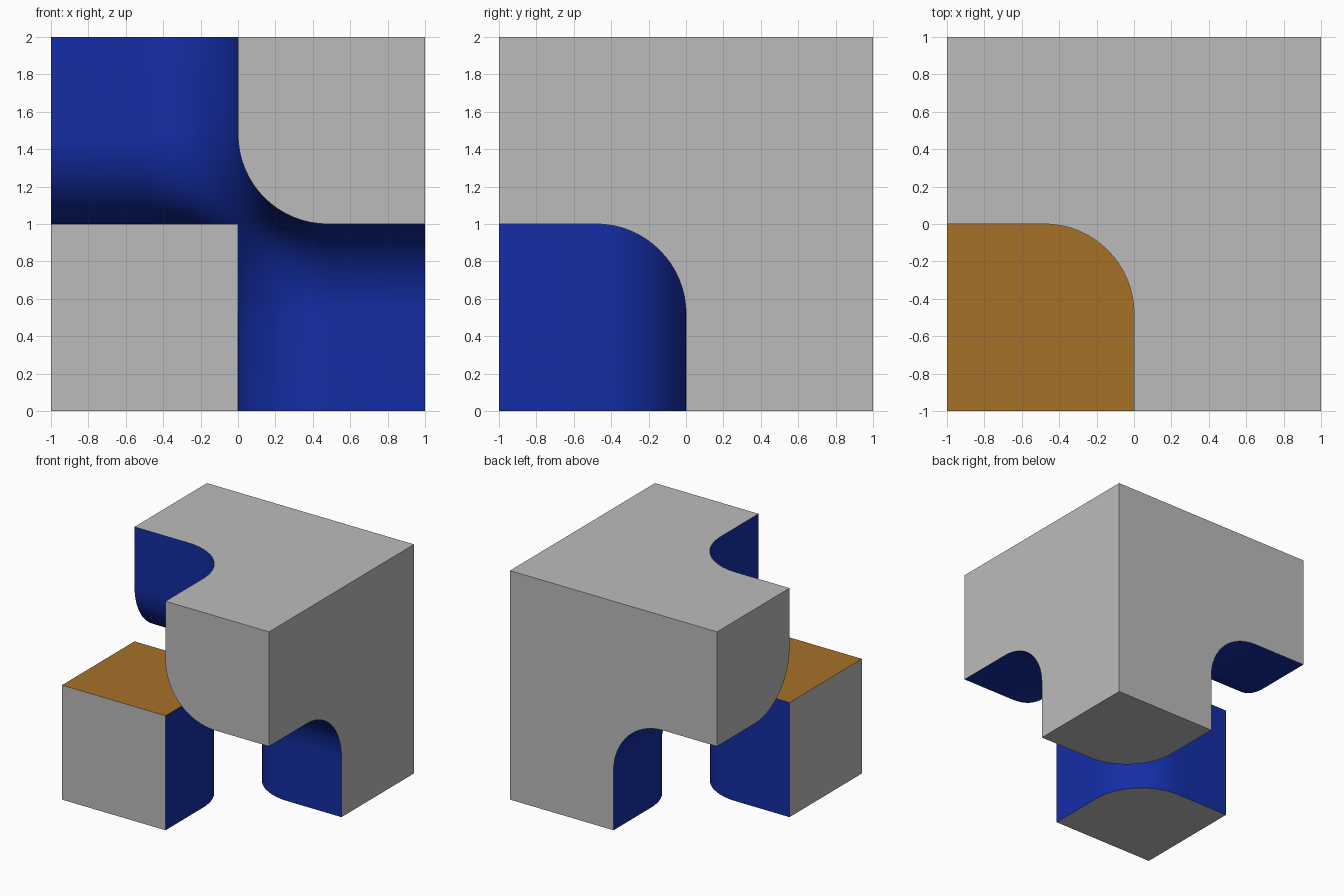
import bpy, bmesh
from itertools import product
from mathutils import Vector

if "Cube" in bpy.data.objects:
    bpy.data.objects.remove(bpy.data.objects["Cube"])

R = 0.48
SEGMENTS = 16
CENTRE = Vector((0, 0, 1))


def colour(name, rgb):
    mat = bpy.data.materials.new(name)
    mat.diffuse_color = (*rgb, 1)
    mat.use_nodes = True
    mat.node_tree.nodes["Principled BSDF"].inputs["Base Color"].default_value = mat.diffuse_color
    return mat


grey = colour("grey", (0.5, 0.5, 0.5))
blue = colour("blue", (0.007, 0.027, 0.38))
orange = colour("orange", (0.38, 0.165, 0.021))


def octant_solid(name, octants, edge_dirs, top_slot):
    """Skin unit octants, colour the inner walls, round the chosen centre edges."""
    bm = bmesh.new()
    verts = {}

    def vert(p):
        key = tuple(p)
        if key not in verts:
            verts[key] = bm.verts.new(Vector(key) + CENTRE)
        return verts[key]

    for o in octants:
        for axis, side in product(range(3), (0, 1)):
            inner = side == 0
            neighbour = list(o)
            neighbour[axis] = -o[axis]
            if inner and tuple(neighbour) in octants:
                continue
            u, v = (axis + 1) % 3, (axis + 2) % 3
            corners = []
            for a, b in ((0, 0), (1, 0), (1, 1), (0, 1)):
                p = [0, 0, 0]
                p[axis], p[u], p[v] = o[axis] * side, o[u] * a, o[v] * b
                corners.append(vert(p))
            face = bm.faces.new(corners)
            face.material_index = (top_slot if axis == 2 else 1) if inner else 0

    bmesh.ops.recalc_face_normals(bm, faces=bm.faces)
    bmesh.ops.dissolve_limit(bm, angle_limit=0.01, verts=bm.verts, edges=bm.edges,
                             delimit={'MATERIAL'})
    ends = [Vector(d) + CENTRE for d in edge_dirs]
    edges = [e for e in bm.edges
             if any((v.co - CENTRE).length < 1e-4 for v in e.verts)
             and any((v.co - p).length < 1e-4 for v in e.verts for p in ends)]
    bmesh.ops.bevel(bm, geom=edges, offset=R, offset_type='OFFSET', segments=SEGMENTS,
                    profile=0.5, affect='EDGES', material=1)
    mesh = bpy.data.meshes.new(name)
    bm.to_mesh(mesh)
    bm.free()
    for mat in (grey, blue, orange):
        mesh.materials.append(mat)
    obj = bpy.data.objects.new(name, mesh)
    bpy.context.collection.objects.link(obj)
    bpy.ops.object.select_all(action='DESELECT')
    obj.select_set(True)
    bpy.context.view_layer.objects.active = obj
    bpy.ops.object.shade_smooth_by_angle(angle=0.6)


# Main body: corner octant plus its three neighbours, all six inner edges rounded
octant_solid("main_body",
             {(1, 1, 1), (-1, 1, 1), (1, -1, 1), (1, 1, -1)},
             [(1, 0, 0), (-1, 0, 0), (0, 1, 0), (0, -1, 0), (0, 0, 1), (0, 0, -1)], 1)

# Corner block: one octant with an orange top and its inner upright edge rounded
octant_solid("corner_block", {(-1, -1, -1)}, [(0, 0, -1)], 2)
